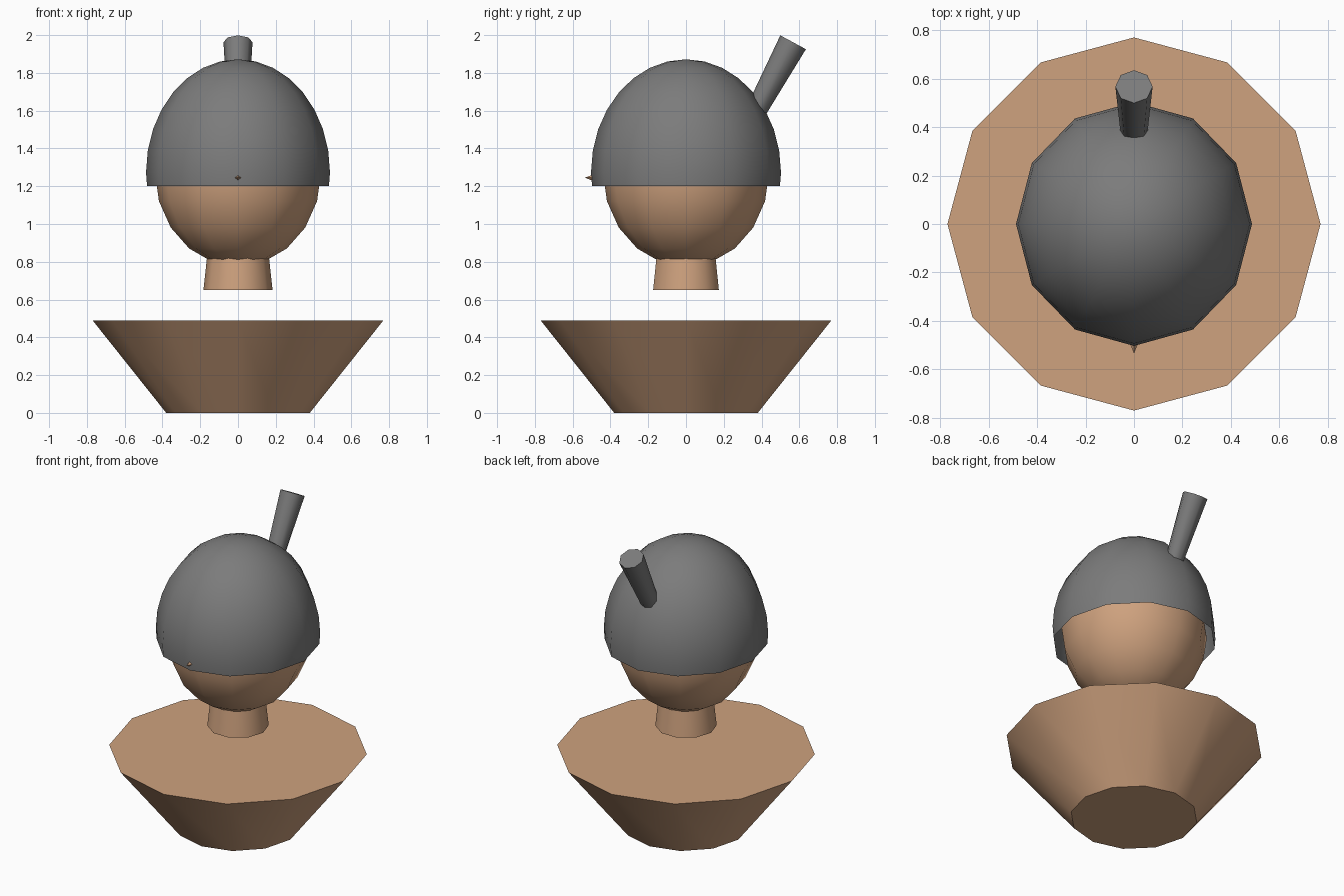
import bpy, bmesh, math
from mathutils import Matrix, Vector

if "Cube" in bpy.data.objects:
    bpy.data.objects.remove(bpy.data.objects["Cube"])


def material(name, rgb):
    m = bpy.data.materials.new(name)
    m.diffuse_color = (*rgb, 1)
    m.use_nodes = True
    m.node_tree.nodes["Principled BSDF"].inputs["Base Color"].default_value = m.diffuse_color
    return m


SKIN = material("tan", (0.62, 0.36, 0.21))
GREY = material("dark_grey", (0.2, 0.2, 0.2))


def finish(name, bm, mat):
    mesh = bpy.data.meshes.new(name)
    bmesh.ops.recalc_face_normals(bm, faces=bm.faces)
    bm.to_mesh(mesh)
    bm.free()
    ob = bpy.data.objects.new(name, mesh)
    bpy.context.collection.objects.link(ob)
    mesh.materials.append(mat)
    bpy.ops.object.select_all(action='DESELECT')
    ob.select_set(True)
    bpy.context.view_layer.objects.active = ob
    bpy.ops.object.shade_smooth_by_angle(angle=math.radians(50))
    return ob


def cone(name, mat, sides, start, end, r_start, r_end, spin=0):
    """Capped tapered tube from one point to another."""
    start, end = Vector(start), Vector(end)
    axis = end - start
    turn = Vector((0, 0, 1)).rotation_difference(axis).to_matrix().to_4x4()
    bm = bmesh.new()
    bmesh.ops.create_cone(
        bm, cap_ends=True, segments=sides, radius1=r_start, radius2=r_end,
        depth=axis.length,
        matrix=Matrix.Translation((start + end) / 2) @ turn @ Matrix.Rotation(spin, 4, 'Z'))
    return finish(name, bm, mat)


def ball(name, mat, rings, centre, size, cut=None):
    """Twelve-sided ellipsoid, optionally open below the cut height."""
    bm = bmesh.new()
    bmesh.ops.create_uvsphere(
        bm, u_segments=12, v_segments=rings, radius=1,
        matrix=Matrix.Translation(centre) @ Matrix.Diagonal((*size, 1)))
    if cut is not None:
        bmesh.ops.bisect_plane(
            bm, geom=bm.verts[:] + bm.edges[:] + bm.faces[:],
            plane_co=(0, 0, cut), plane_no=(0, 0, 1), clear_inner=True)
    return finish(name, bm, mat)


# Shoulders and neck
cone("shoulders", SKIN, 12, (0, 0, 0), (0, 0, 0.49), 0.38, 0.77)
cone("neck", SKIN, 10, (0, 0, 0.65), (0, 0, 0.88), 0.183, 0.158, math.pi / 2)

# Head under an open cap
ball("head", SKIN, 10, (0, 0, 1.275), (0.44, 0.44, 0.5))
ball("hair_cap", GREY, 16, (0, 0, 1.272), (0.487, 0.503, 0.6), cut=1.2)

# Tied hair sticking up at the back
cone("ponytail", GREY, 8, (0, 0.353, 1.566), (0, 0.567, 1.962), 0.053, 0.077)

# Tip of the nose poking out through the cap
cone("nose", SKIN, 4, (0, -0.42, 1.245), (0, -0.535, 1.245), 0.045, 0.0)
